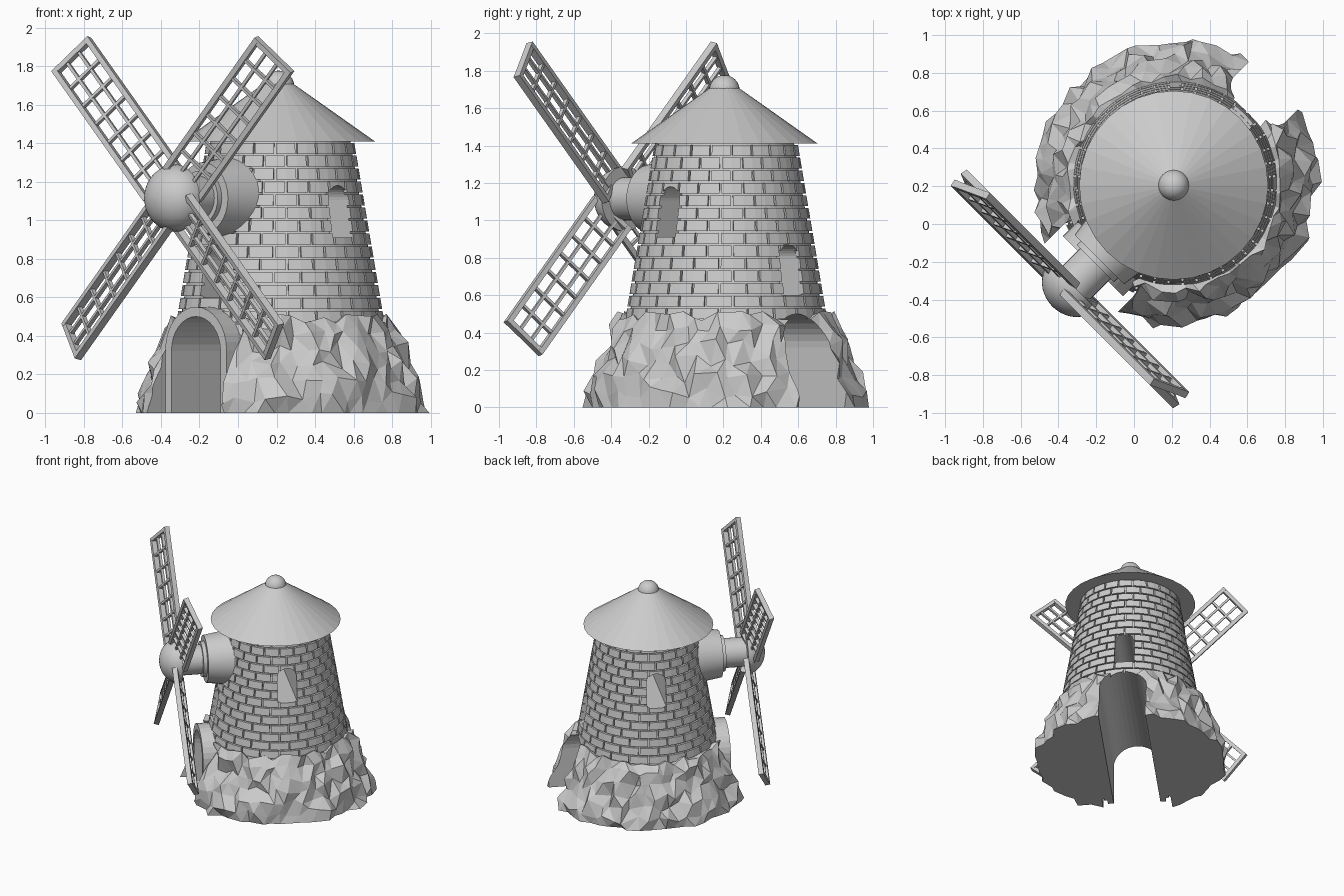
import bpy, bmesh, random
from math import pi, cos, sin, radians
from mathutils import Matrix, Vector

if "Cube" in bpy.data.objects:
    bpy.data.objects.remove(bpy.data.objects["Cube"])

random.seed(4)
# Mill frame: tower axis at the origin, local -y faces the door and sails
MILL = Matrix.Translation((0.22, 0.215, 0)) @ Matrix.Rotation(radians(-45), 4, 'Z')
FORWARD = Matrix.Rotation(radians(90), 4, 'X')      # turns local z into -y


def finish(name, bm, matrix=MILL, smooth=False):
    bmesh.ops.recalc_face_normals(bm, faces=bm.faces)
    bm.transform(matrix)
    me = bpy.data.meshes.new(name)
    bm.to_mesh(me)
    bm.free()
    ob = bpy.data.objects.new(name, me)
    bpy.context.collection.objects.link(ob)
    if smooth:
        bpy.ops.object.select_all(action='DESELECT')
        ob.select_set(True)
        bpy.context.view_layer.objects.active = ob
        bpy.ops.object.shade_smooth_by_angle(angle=radians(35))
    return ob


def skin(bm, rings):
    # closed solid from a stack of equal rings
    n = len(rings[0])
    for a, b in zip(rings, rings[1:]):
        for i in range(n):
            j = (i + 1) % n
            bm.faces.new((a[i], a[j], b[j], b[i]))
    bm.faces.new(rings[0])
    bm.faces.new(rings[-1])


def lathe(name, profile, segs, matrix=MILL, smooth=False):
    bm = bmesh.new()
    rings = [[bm.verts.new((r * cos(2 * pi * i / segs), r * sin(2 * pi * i / segs), z))
              for i in range(segs)] for r, z in profile]
    skin(bm, rings)
    return finish(name, bm, matrix, smooth)


def arch(name, half, z0, spring, y0, y1, turn=0):
    pts = [(-half, z0), (half, z0)]
    pts += [(half * cos(pi * i / 16), spring + half * sin(pi * i / 16)) for i in range(17)]
    bm = bmesh.new()
    skin(bm, [[bm.verts.new((x, y, z)) for x, z in pts] for y in (y0, y1)])
    return finish(name, bm, MILL @ Matrix.Rotation(radians(turn), 4, 'Z'))


def box(bm, x0, x1, y0, y1, t):
    m = Matrix.Translation(((x0 + x1) / 2, (y0 + y1) / 2, 0)) @ Matrix.Diagonal((x1 - x0, y1 - y0, t, 1))
    bmesh.ops.create_cube(bm, size=1, matrix=m)


def cut(ob, *cutters):
    bpy.context.view_layer.objects.active = ob
    for c in cutters:
        mod = ob.modifiers.new("cut", 'BOOLEAN')
        mod.operation, mod.solver, mod.object = 'DIFFERENCE', 'EXACT', c
        bpy.ops.object.modifier_apply(modifier=mod.name)


def wall_r(z):
    return 0.62 - 0.168 * z


# Cutters: passage through the tower, door bay in the rock, two window shafts
passage = arch("passage_cutter", 0.18, -0.1, 0.32, -1.2, 1.2)
door_bay = arch("door_bay_cutter", 0.265, -0.1, 0.34, -1.2, -0.45)
low_windows = arch("low_window_cutter", 0.075, 0.60, 0.795, -1.2, 1.2)
high_windows = arch("high_window_cutter", 0.075, 0.91, 1.105, -1.2, 1.2, 90)
cutters = (passage, door_bay, low_windows, high_windows)

# Tower core
core = lathe("tower_core", [(wall_r(0) - 0.02, 0), (wall_r(1.43) - 0.02, 1.43)], 64)
cut(core, passage, low_windows, high_windows)

# Brick courses, alternate rows offset by half a brick
bm = bmesh.new()
COUNT, ROWS = 22, 21
ROW_H = 1.41 / ROWS
for row in range(ROWS):
    z0, z1 = row * ROW_H + 0.002, (row + 1) * ROW_H - 0.008
    for k in range(COUNT):
        start = 2 * pi * (k + 0.5 * (row % 2)) / COUNT
        gap = 0.006 / wall_r(z0)
        span = 2 * pi / COUNT - 2 * gap
        rings = []
        for s in range(3):
            a = start + gap + span * s / 2
            rings.append([bm.verts.new((r * cos(a), r * sin(a), z)) for r, z in (
                (wall_r(z0) - 0.04, z0), (wall_r(z0), z0),
                (wall_r(z1), z1), (wall_r(z1) - 0.04, z1))])
        skin(bm, rings)
bricks = finish("tower_bricks", bm)
cut(bricks, passage, low_windows, high_windows)

# Craggy rock base
bm = bmesh.new()
N = 54
levels = [(0.74, 0), (0.725, 0.08), (0.695, 0.16), (0.665, 0.25), (0.63, 0.34), (0.60, 0.42), (0.565, 0.49)]
rings = []
for li, (r, z) in enumerate(levels):
    ring = []
    for i in range(N):
        a = 2 * pi * (i + 0.5 * (li % 2) + random.uniform(-0.3, 0.3)) / N
        rr = r + random.uniform(-0.035, 0.04) * (0.6 if li == 6 else 1)
        zz = z + (random.uniform(-0.03, 0.03) if li else 0)
        ring.append(bm.verts.new((rr * cos(a), rr * sin(a), zz)))
    rings.append(ring)
rings.append([bm.verts.new((0.48 * cos(2 * pi * i / N), 0.48 * sin(2 * pi * i / N), 0.46)) for i in range(N)])
for li, (a, b) in enumerate(zip(rings, rings[1:])):
    for i in range(N):
        j = (i + 1) % N
        if li % 2 == 0:
            tris = ((a[i], a[j], b[i]), (a[j], b[j], b[i]))
        else:
            tris = ((a[i], b[j], b[i]), (a[i], a[j], b[j]))
        for t in tris:
            bm.faces.new(t)
for ring, z in ((rings[0], 0), (rings[-1], 0.46)):
    c = bm.verts.new((0, 0, z))
    for i in range(N):
        bm.faces.new((ring[i], ring[(i + 1) % N], c))
rock = finish("rock_base", bm)
cut(rock, passage, door_bay)

# Door surround
frame = arch("door_frame", 0.225, 0, 0.325, -0.62, -0.45)
cut(frame, passage)

# Roof and finial
lathe("roof", [(0.5, 1.41), (0.004, 1.76)], 32, Matrix.Translation((-0.01, -0.01, 0)) @ MILL)
bm = bmesh.new()
bmesh.ops.create_uvsphere(bm, u_segments=24, v_segments=12, radius=0.082,
                          matrix=Matrix.Translation((0, 0, 1.695)))
finish("roof_finial", bm, Matrix.Translation((-0.01, -0.01, 0)) @ MILL, True)

# Windshaft housing, shaft and hub dome
AXLE = MILL @ Matrix.Translation((0, 0, 1.115)) @ FORWARD
lathe("shaft_housing", [(0.22, 0.33), (0.185, 0.57)], 32, AXLE, True)
lathe("windshaft", [(0.14, 0.5), (0.14, 0.60), (0.115, 0.60), (0.115, 0.78)], 32, AXLE, True)
dome = [(0.175 * cos(t * pi / 20), 0.767 + 0.155 * sin(t * pi / 20)) for t in range(10)]
lathe("hub", dome + [(0.004, 0.922)], 32, AXLE, True)

# Four pitched lattice sails
for k in range(4):
    bm = bmesh.new()
    R0, R1, W = 0.10, 1.055, 0.135
    for s in (-1, 1):
        y = s * (W - 0.014)
        box(bm, R0, R1, y - 0.014, y + 0.014, 0.04)
        box(bm, R0, R1, s * 0.042 - 0.008, s * 0.042 + 0.008, 0.022)
    for i in range(8):
        x = R0 + 0.014 + (R1 - R0 - 0.028) * i / 7
        edge = i in (0, 7)
        h = 0.014 if edge else 0.008
        box(bm, x - h, x + h, -W + 0.01, W - 0.01, 0.038 if edge else 0.024)
    m = (AXLE @ Matrix.Translation((0, 0, 0.79)) @ Matrix.Rotation(radians(45 + 90 * k), 4, 'Z')
         @ Matrix.Rotation(radians(18), 4, 'X'))
    finish("sail_%d" % (k + 1), bm, m)

# Remove cutters
for c in cutters:
    bpy.data.objects.remove(c)
